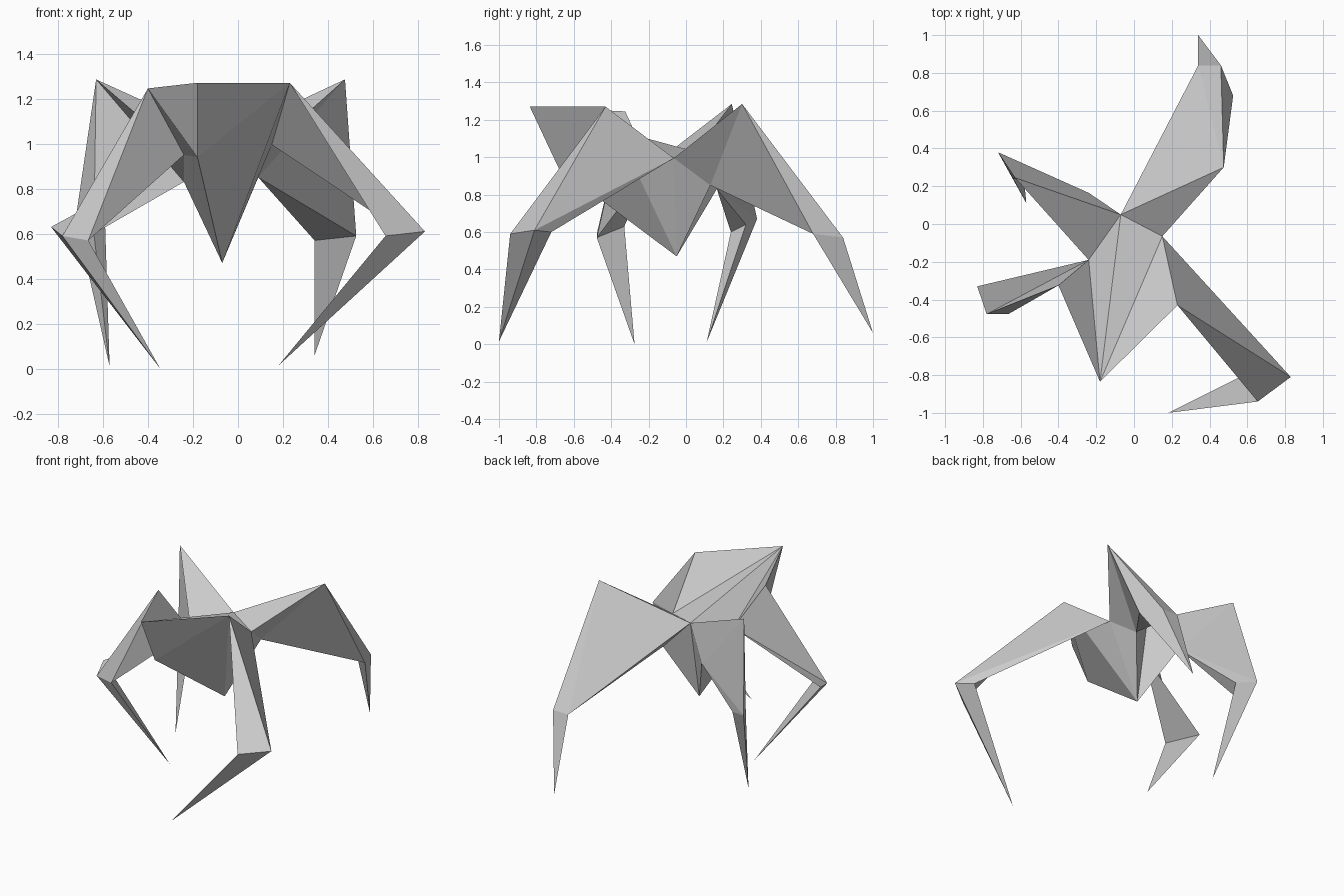
import bpy, bmesh

if "Cube" in bpy.data.objects:
    bpy.data.objects.remove(bpy.data.objects["Cube"])

# Shared corner points of the body
P = {
    "N": (-0.18, -0.835, 1.27),  # nose tip
    "G": (-0.18, -0.68, 0.94),   # chin
    "C": (0.23, -0.43, 1.27),    # right shoulder
    "D": (-0.40, -0.325, 1.245), # left shoulder
    "A": (-0.07, 0.05, 1.03),    # back
    "B": (0.15, -0.065, 0.995),  # right flank
    "E": (-0.24, -0.19, 0.95),   # left flank
    "F": (-0.07, -0.05, 0.47),   # belly point
    "H": (0.09, 0.13, 0.85),     # right hip
    "I": (-0.24, 0.165, 0.83),   # left hip
}


def finish(name, bm):
    bmesh.ops.recalc_face_normals(bm, faces=bm.faces)
    me = bpy.data.meshes.new(name)
    bm.to_mesh(me)
    bm.free()
    ob = bpy.data.objects.new(name, me)
    bpy.context.collection.objects.link(ob)
    return ob


def hull(name, points):
    bm = bmesh.new()
    for p in points:
        bm.verts.new(p)
    bmesh.ops.convex_hull(bm, input=bm.verts)
    loose = [v for v in bm.verts if not v.link_faces]
    bmesh.ops.delete(bm, geom=loose, context='VERTS')
    return finish(name, bm)


def leg(name, hip, thigh, ankle, foot, knee=None):
    """Letters pick body corners, 1-3 pick ankle corners, K the knee."""
    pts = dict(P, K=knee, **{str(i + 1): a for i, a in enumerate(ankle)})
    hull("hip_" + name, [pts[k] for k in hip])
    hull("upper_" + name, [pts[k] for k in thigh])
    hull("lower_" + name, ankle + [foot])


# Faceted body
bm = bmesh.new()
v = {k: bm.verts.new(p) for k, p in P.items()}
for f in ("NDE NEA NAB NBC NCG NGD GCF CBF BHF "
          "DGE GFE EFI AIF AFH ABH AEI").split():
    bm.faces.new([v[k] for k in f])
finish("body", bm)

# Front legs hang from a shoulder edge
leg("front_right_leg", "CB13", "C123",
    [(0.83, -0.81, 0.61), (0.655, -0.94, 0.59), (0.74, -0.72, 0.60)],
    (0.18, -1.0, 0.015))
leg("front_left_leg", "DE23", "E123",
    [(-0.83, -0.33, 0.63), (-0.78, -0.477, 0.59), (-0.665, -0.477, 0.57)],
    (-0.345, -0.275, 0.0))

# Rear legs have a raised knee
leg("rear_right_leg", "ABHK", "AHK123",
    [(0.34, 0.84, 0.57), (0.46, 0.84, 0.57), (0.525, 0.68, 0.59)],
    (0.34, 1.0, 0.06), knee=(0.475, 0.30, 1.285))
leg("rear_left_leg", "AEIK", "IK123",
    [(-0.72, 0.38, 0.67), (-0.64, 0.24, 0.60), (-0.59, 0.32, 0.64)],
    (-0.57, 0.11, 0.01), knee=(-0.63, 0.245, 1.285))
